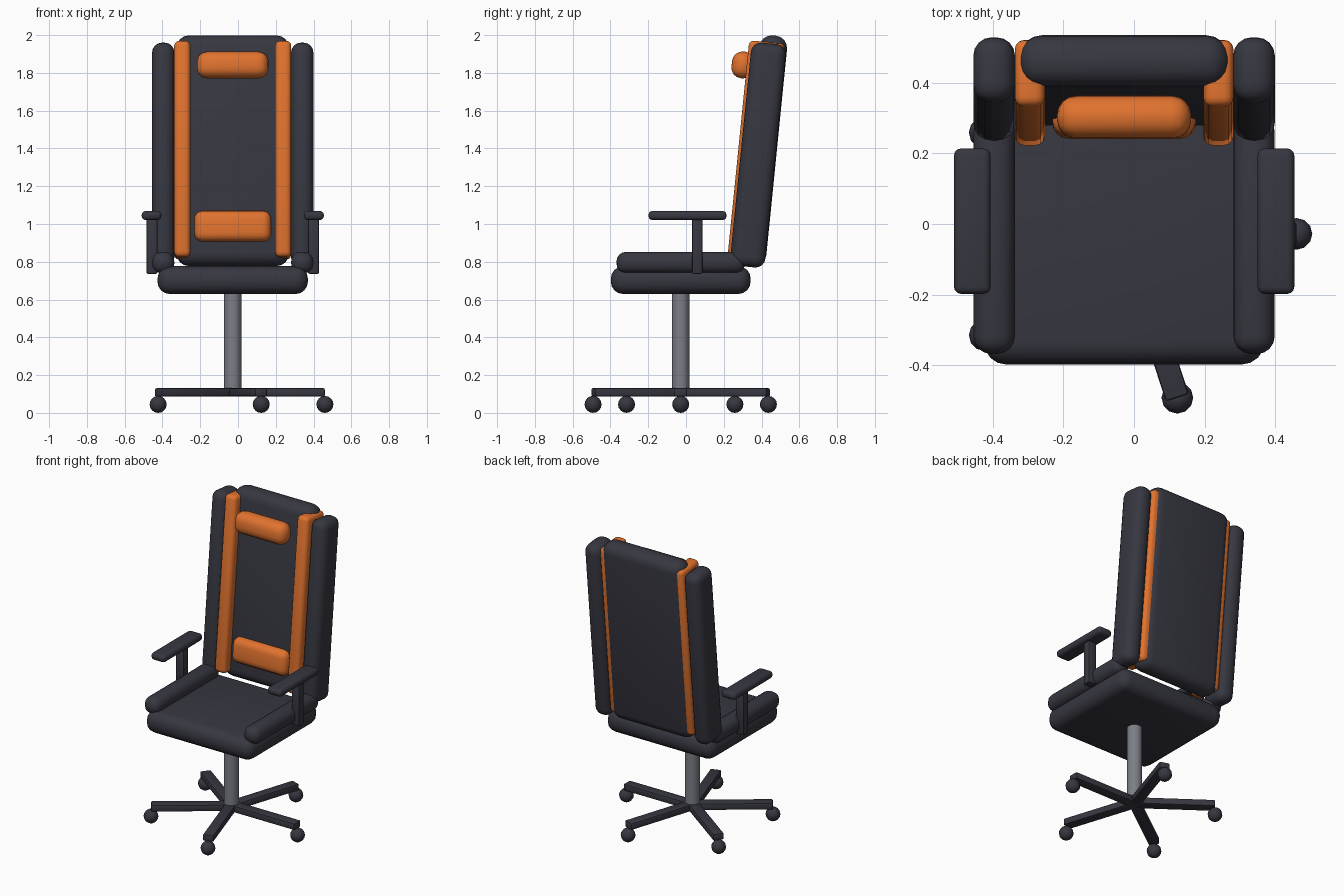
import bpy
import math

if "Cube" in bpy.data.objects:
    bpy.data.objects.remove(bpy.data.objects["Cube"], do_unlink=True)

CX = CY = -0.028      # chair axis
TILT = -0.1           # backrest recline
SIDES = (("right", -1), ("left", 1))


def material(name, rgb, metallic=0.0):
    m = bpy.data.materials.new(name)
    m.use_nodes = True
    m.diffuse_color = (*rgb, 1)
    node = next(n for n in m.node_tree.nodes if n.type == "BSDF_PRINCIPLED")
    node.inputs["Base Color"].default_value = (*rgb, 1)
    node.inputs["Roughness"].default_value = 0.6
    node.inputs["Metallic"].default_value = metallic
    return m


DARK = material("dark upholstery", (0.038, 0.038, 0.053))
ORANGE = material("orange fabric", (0.75, 0.17, 0.028))
METAL = material("grey metal", (0.2, 0.21, 0.24))


def finish(name, mat, angle=40):
    ob = bpy.context.object
    ob.name = name
    ob.data.materials.append(mat)
    bpy.ops.object.shade_smooth_by_angle(angle=math.radians(angle))
    return ob


def cushion(name, mat, loc, size, bevel, rot=(0, 0, 0), segments=4):
    """Rounded box, bevelled on every edge."""
    bpy.ops.mesh.primitive_cube_add(size=1, location=loc, rotation=rot)
    bpy.context.object.scale = size
    bpy.ops.object.transform_apply(location=False, rotation=False, scale=True)
    mod = bpy.context.object.modifiers.new("rounding", "BEVEL")
    mod.width = bevel
    mod.segments = segments
    mod.limit_method = "NONE"
    bpy.ops.object.modifier_apply(modifier=mod.name)
    return finish(name, mat)


# Five-star base with ball casters
REACH = 0.488
for i in range(5):
    a = math.radians(72 * i)
    dx, dy = math.cos(a), math.sin(a)
    cushion(f"base_leg_{i + 1}", DARK,
            (CX + dx * REACH / 2, CY + dy * REACH / 2, 0.109),
            (REACH, 0.068, 0.044), 0.008, (0, 0, a), 2)
    bpy.ops.mesh.primitive_uv_sphere_add(
        segments=12, ring_count=8, radius=0.045,
        location=(CX + dx * REACH, CY + dy * REACH, 0.045))
    finish(f"caster_{i + 1}", DARK)

# Gas lift column
bpy.ops.mesh.primitive_cylinder_add(vertices=24, radius=0.046, depth=0.54,
                                    location=(CX, CY, 0.38))
finish("column", METAL)

# Seat and backrest
cushion("seat", DARK, (CX, CY, 0.703), (0.796, 0.74, 0.147), 0.065)
recline = (TILT, 0, 0)
cushion("backrest", DARK, (CX, 0.407, 1.388), (0.595, 0.147, 1.225), 0.065, recline)

# Mirrored side parts
for side, s in SIDES:
    cushion(f"{side}_seat_bolster", DARK, (CX + s * 0.368, CY, 0.796),
            (0.117, 0.68, 0.113), 0.05)
    cushion(f"{side}_back_bolster", DARK, (CX + s * 0.368, 0.382, 1.365),
            (0.118, 0.186, 1.188), 0.052, recline)
    cushion(f"{side}_back_stripe", ORANGE, (CX + s * 0.267, 0.372, 1.391),
            (0.085, 0.19, 1.15), 0.026, recline, 3)
    cushion(f"{side}_arm_post", DARK, (CX + s * 0.428, 0.06, 0.885),
            (0.058, 0.054, 0.298), 0.008, segments=2)
    cushion(f"{side}_arm_pad", DARK, (CX + s * 0.43, 0.008, 1.045),
            (0.104, 0.412, 0.048), 0.02, segments=3)

# Pillows
cushion("head_pillow", ORANGE, (CX, 0.302, 1.842), (0.38, 0.12, 0.142), 0.055, recline)
cushion("lumbar_pillow", ORANGE, (CX, 0.305, 0.987), (0.407, 0.12, 0.165), 0.045, recline)
